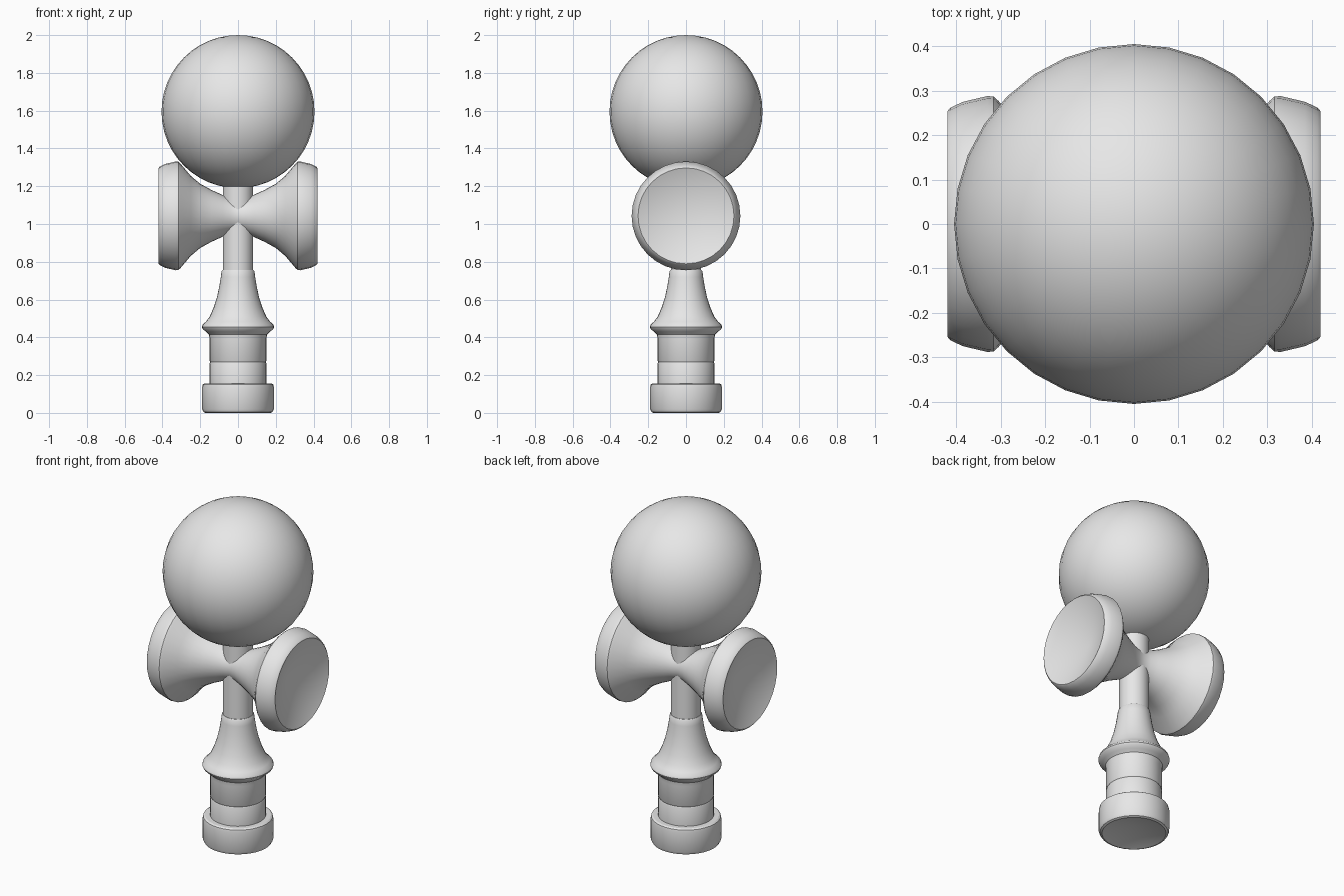
import bpy, bmesh, math
from mathutils import Matrix

cube = bpy.data.objects.get("Cube")
if cube:
    bpy.data.objects.remove(cube, do_unlink=True)

# Single plain grey finish
grey = bpy.data.materials.new("plain_grey")
grey.use_nodes = True
grey.diffuse_color = (0.8, 0.8, 0.8, 1)
grey.node_tree.nodes["Principled BSDF"].inputs["Base Color"].default_value = (0.8, 0.8, 0.8, 1)


def finish(bm, name, angle=30):
    bmesh.ops.remove_doubles(bm, verts=bm.verts, dist=0.0005)
    bmesh.ops.recalc_face_normals(bm, faces=bm.faces)
    mesh = bpy.data.meshes.new(name)
    bm.to_mesh(mesh)
    bm.free()
    mesh.materials.append(grey)
    obj = bpy.data.objects.new(name, mesh)
    bpy.context.collection.objects.link(obj)
    bpy.ops.object.select_all(action='DESELECT')
    obj.select_set(True)
    bpy.context.view_layer.objects.active = obj
    bpy.ops.object.shade_smooth_by_angle(angle=math.radians(angle))
    return obj


def lathe(name, profile, steps=32, matrix=Matrix()):
    """Spin (radius, height) points around z, then place the result."""
    bm = bmesh.new()
    verts = [bm.verts.new((r, 0, h)) for r, h in profile]
    edges = [bm.edges.new(pair) for pair in zip(verts, verts[1:])]
    bmesh.ops.spin(bm, geom=verts + edges, cent=(0, 0, 0), axis=(0, 0, 1),
                   angle=math.tau, steps=steps)
    bm.transform(matrix)
    return finish(bm, name)


# Base with a shallow conical hollow underneath
lathe("base_cup", [(0, 0.045), (0.172, 0), (0.183, 0.005), (0.19, 0.02),
                   (0.19, 0.135), (0.187, 0.15), (0.178, 0.156), (0, 0.156)])

# Grip: lower band, waist, flared collar and tapering neck
lathe("lower_band", [(0, 0.15), (0.15, 0.15), (0.15, 0.262), (0.146, 0.27), (0, 0.27)])
lathe("handle", [(0, 0.268), (0.146, 0.268), (0.15, 0.275), (0.15, 0.39),
                 (0.154, 0.415), (0.17, 0.43), (0.188, 0.445), (0.192, 0.455),
                 (0.188, 0.467), (0.17, 0.483), (0.15, 0.51), (0.13, 0.555),
                 (0.112, 0.61), (0.099, 0.67), (0.091, 0.72), (0.087, 0.75),
                 (0.082, 0.757), (0, 0.757)])

# Spike running up through the crossbar into the ball
lathe("spike", [(0, 0.75), (0.08, 0.75), (0.08, 1.26), (0, 1.26)])

# Crossbar with a hollow cup at each end, mirrored about its middle
half = [(0.087, 0), (0.094, 0.04), (0.11, 0.08), (0.137, 0.14), (0.17, 0.2),
        (0.212, 0.25), (0.277, 0.305), (0.287, 0.316), (0.288, 0.33),
        (0.275, 0.385), (0.262, 0.413), (0.254, 0.42), (0, 0.32)]
crossbar = [(r, -h) for r, h in reversed(half[1:])] + half
lathe("crossbar_cups", crossbar,
      matrix=Matrix.Translation((0, 0, 1.043)) @ Matrix.Rotation(math.pi / 2, 4, 'Y'))

# Ball resting on the two cups
ball = bmesh.new()
bmesh.ops.create_uvsphere(ball, u_segments=32, v_segments=24, radius=0.405,
                          matrix=Matrix.Translation((0, 0, 1.595)))
finish(ball, "ball")
